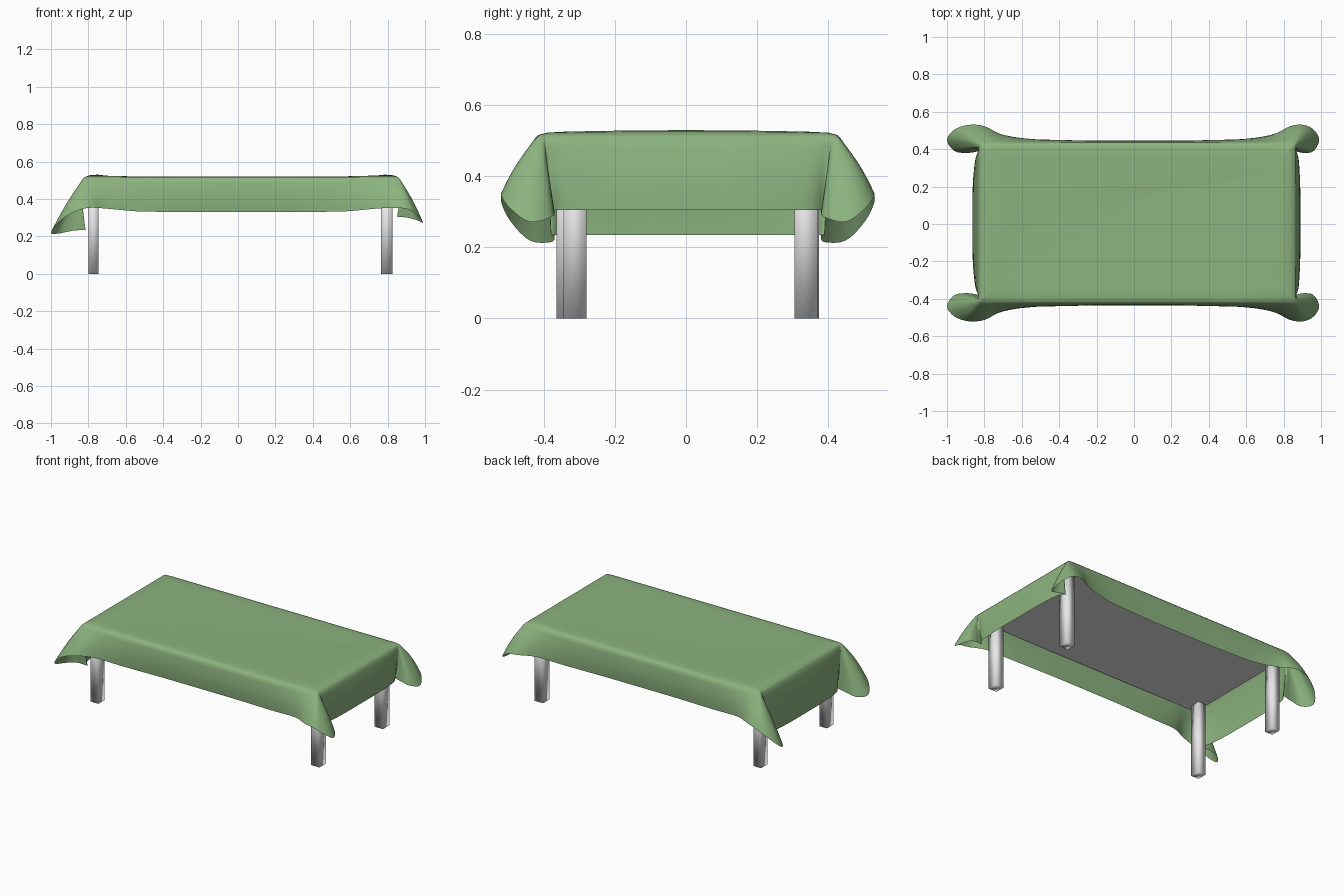
import bpy
import bmesh
import math

if "Cube" in bpy.data.objects:
    bpy.data.objects.remove(bpy.data.objects["Cube"], do_unlink=True)


def material(name, colour):
    mat = bpy.data.materials.new(name)
    mat.use_nodes = True
    mat.diffuse_color = (*colour, 1)
    mat.node_tree.nodes["Principled BSDF"].inputs["Base Color"].default_value = (*colour, 1)
    return mat


GREEN = material("sage green cloth", (0.26, 0.45, 0.21))
GREY = material("pale grey table", (0.8, 0.8, 0.8))


def finish(name, bm, mat, angle):
    bmesh.ops.recalc_face_normals(bm, faces=bm.faces)
    mesh = bpy.data.meshes.new(name)
    bm.to_mesh(mesh)
    bm.free()
    obj = bpy.data.objects.new(name, mesh)
    bpy.context.collection.objects.link(obj)
    mesh.materials.append(mat)
    bpy.ops.object.select_all(action="DESELECT")
    obj.select_set(True)
    bpy.context.view_layer.objects.active = obj
    bpy.ops.object.shade_smooth_by_angle(angle=math.radians(angle))
    return obj


def box(name, x0, x1, y0, y1, z0, z1, angle=30):
    bm = bmesh.new()
    bmesh.ops.create_cube(bm, size=1)
    for v in bm.verts:
        v.co = (x0 + (v.co.x + 0.5) * (x1 - x0),
                y0 + (v.co.y + 0.5) * (y1 - y0),
                z0 + (v.co.z + 0.5) * (z1 - z0))
    return finish(name, bm, GREY, angle)


# Table board and four slim legs
box("table_board", -0.81, 0.845, -0.405, 0.42, 0.475, 0.508)
box("front_right_leg", -0.80, -0.745, -0.365, -0.30, 0, 0.48, 180)
box("front_left_leg", 0.765, 0.825, -0.345, -0.28, 0, 0.48, 180)
box("back_right_leg", -0.80, -0.745, 0.31, 0.375, 0, 0.48, 180)
box("back_left_leg", 0.765, 0.825, 0.305, 0.37, 0, 0.48, 180)

# One corner of the cloth, from the long side round to the short side:
# table edge offset (x, y), hem offset (x, y) from the corner, hem height
CORNER = [
    (-0.60, 0.000, -0.60, 0.005, 0.330),
    (-0.32, 0.000, -0.32, 0.015, 0.332),
    (-0.15, 0.000, -0.13, 0.042, 0.348),
    (-0.05, 0.000, -0.03, 0.088, 0.352),
    (-0.01, -0.003, 0.04, 0.095, 0.345),
    (-0.002, -0.006, 0.095, 0.070, 0.310),
    (0.000, -0.012, 0.125, 0.015, 0.272),
    (0.000, -0.018, 0.095, -0.045, 0.285),
    (0.000, -0.024, 0.040, -0.055, 0.300),
    (0.000, -0.032, -0.015, -0.045, 0.305),
    (0.000, -0.075, 0.010, -0.080, 0.305),
    (0.000, -0.160, 0.020, -0.160, 0.305),
    (0.000, -0.300, 0.025, -0.300, 0.305),
]


def corner_columns(sx, sy):
    """Edge and hem points of one corner; the -x end hangs lower."""
    cx, cy = (0.865 if sx > 0 else 0.83), (0.435 if sy > 0 else 0.425)
    columns = []
    for i, (ex, ey, hx, hy, hz) in enumerate(CORNER):
        if sx < 0:
            hx *= 1.36 if hx > 0 else 1
            hz -= 0.07 * min(1, max(0, (i - 3) / 4))
        columns.append((sx * (cx + ex), sy * (cy + ey),
                        sx * (cx + hx), sy * (cy + hy), hz))
    return columns if sx * sy < 0 else columns[::-1]


def smooth_loop(points, steps):
    """Closed spline through the points."""
    out = []
    n = len(points)
    for i in range(n):
        a, b, c, d = (points[(i + k) % n] for k in (-1, 0, 1, 2))
        # Long straight runs stay straight
        flat = math.dist(b[:2], c[:2]) > 0.2
        for s in range(steps):
            t = s / steps
            if flat:
                out.append([q + (r - q) * t for q, r in zip(b, c)])
            else:
                out.append([q + 0.5 * t * (r - p + t * (2 * p - 5 * q + 4 * r - e
                            + t * (3 * (q - r) + e - p)))
                            for p, q, r, e in zip(a, b, c, d)])
    return out


loop = []
for sx, sy in ((1, -1), (1, 1), (-1, 1), (-1, -1)):
    loop += corner_columns(sx, sy)
loop = smooth_loop(loop, 4)

# Cloth rows: flat top inwards, rounded edge, then the skirt down to the hem
bm = bmesh.new()
rows = []
for inset, z, puff in ((0.16, 0.520, 0.2), (0.08, 0.521, 1), (0.035, 0.521, 0.6), (0.01, 0.517, 0)):
    row = []
    for ex, ey, *_ in loop:
        x = 0.0175 + math.copysign(max(0, abs(ex - 0.0175) - inset), ex - 0.0175)
        y = 0.005 + math.copysign(max(0, abs(ey - 0.005) - inset), ey - 0.005)
        lift = 0.009 * puff * max(0, min(1, (abs(x) - 0.6) / 0.15)) * (1 - (y / 0.5) ** 2)
        row.append(bm.verts.new((x, y, z + lift)))
    rows.append(row)
for t in (0, 0.12, 0.28, 0.45, 0.63, 0.82, 1):
    row = []
    for ex, ey, hx, hy, hz in loop:
        bulge = 0.008 * math.sin(math.pi * t)
        row.append(bm.verts.new((ex + (hx - ex) * t + math.copysign(bulge, ex) * (abs(ex) > 0.82),
                                 ey + (hy - ey) * t + math.copysign(bulge, ey) * (abs(ey) > 0.42),
                                 0.507 + (hz - 0.507) * t)))
    rows.append(row)
n = len(loop)
for upper, lower in zip(rows, rows[1:]):
    for i in range(n):
        j = (i + 1) % n
        bm.faces.new((upper[i], lower[i], lower[j], upper[j]))
bm.faces.new(rows[0])
bmesh.ops.remove_doubles(bm, verts=bm.verts, dist=0.0002)
finish("tablecloth", bm, GREEN, 75)
